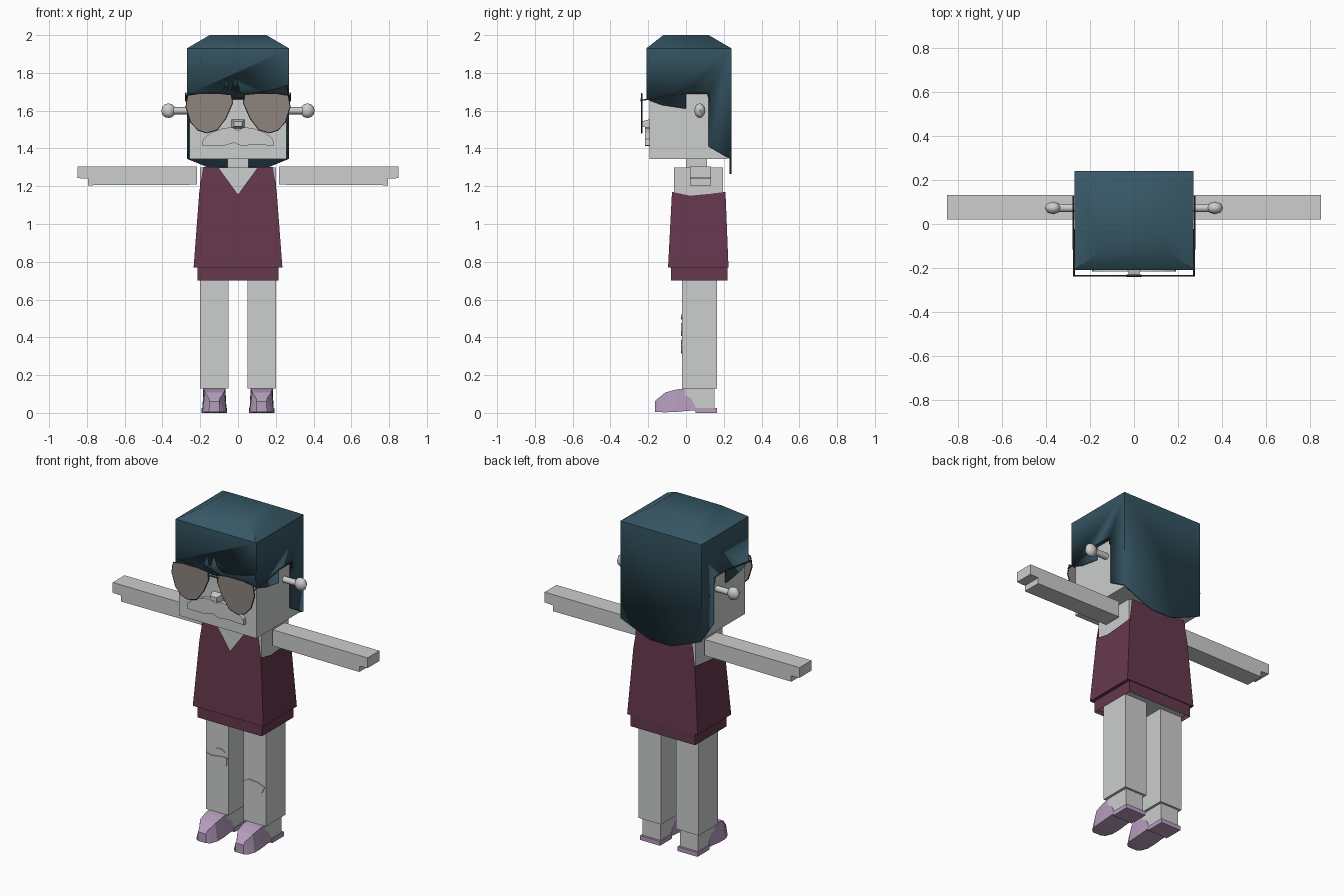
import bpy, bmesh, math
from mathutils import Matrix

if "Cube" in bpy.data.objects:
    bpy.data.objects.remove(bpy.data.objects["Cube"])


def material(name, r, g, b):
    lin = [((c / 255 + 0.055) / 1.055) ** 2.4 for c in (r, g, b)] + [1]
    m = bpy.data.materials.new(name)
    m.use_nodes = True
    m.diffuse_color = lin
    m.node_tree.nodes["Principled BSDF"].inputs["Base Color"].default_value = lin
    return m


GREY = material("pale grey", 204, 206, 205)
HAIR = material("dark teal", 55, 88, 102)
DRESS = material("plum", 102, 56, 77)
SHOE = material("lilac", 182, 157, 190)
LENS = material("smoky brown", 142, 132, 126)
FRAME = material("dark metal", 70, 66, 64)


def finish(name, bm, mat, smooth=None):
    bmesh.ops.remove_doubles(bm, verts=bm.verts, dist=0.0005)
    bmesh.ops.recalc_face_normals(bm, faces=bm.faces)
    me = bpy.data.meshes.new(name)
    bm.to_mesh(me)
    bm.free()
    me.materials.append(mat)
    ob = bpy.data.objects.new(name, me)
    bpy.context.collection.objects.link(ob)
    if smooth:
        bpy.ops.object.select_all(action='DESELECT')
        ob.select_set(True)
        bpy.context.view_layer.objects.active = ob
        bpy.ops.object.shade_smooth_by_angle(angle=math.radians(smooth))
    return ob


def panel(bm, pts):
    return bm.faces.new([bm.verts.new(p) for p in pts])


def loft(name, sections, mat, caps=True):
    """Skin a list of matching point loops."""
    bm = bmesh.new()
    rings = [[bm.verts.new(p) for p in s] for s in sections]
    for a, b in zip(rings, rings[1:]):
        for i in range(len(a)):
            j = (i + 1) % len(a)
            bm.faces.new((a[i], a[j], b[j], b[i]))
    if caps:
        bm.faces.new(rings[0])
        bm.faces.new(rings[-1])
    return finish(name, bm, mat)


def rect(x0, x1, y0, y1, z):
    return [(x0, y0, z), (x1, y0, z), (x1, y1, z), (x0, y1, z)]


def box(name, x0, x1, y0, y1, z0, z1, mat, caps=True):
    return loft(name, [rect(x0, x1, y0, y1, z) for z in (z0, z1)], mat, caps)


def plate(name, pts, y0, y1, mat):
    """Extrude an x-z outline from y0 to y1."""
    return loft(name, [[(x, y, z) for x, z in pts] for y in (y0, y1)], mat)


def wire(name, pts, radius, mat, cyclic=False):
    cu = bpy.data.curves.new(name, 'CURVE')
    cu.dimensions = '3D'
    cu.bevel_depth = radius
    cu.bevel_resolution = 1
    sp = cu.splines.new('POLY')
    sp.points.add(len(pts) - 1)
    for p, co in zip(sp.points, pts):
        p.co = (*co, 1)
    sp.use_cyclic_u = cyclic
    cu.materials.append(mat)
    ob = bpy.data.objects.new(name, cu)
    bpy.context.collection.objects.link(ob)


# Head, neck and torso
box("head", -.257, .257, -.193, .22, 1.345, 1.9, GREY)
box("neck", -.055, .055, 0, .11, 1.29, 1.36, GREY)
box("torso", -.2, .2, -.063, .197, .715, 1.3, GREY)

# Hair: fringe, cut-out sides, long back and a sloped crown
X, F, B, T = .27, -.21, .24, 1.93
fringe = [(-X, T), (-X, 1.66), (-.262, 1.69), (-.15, 1.69), (-.1, 1.7), (-.075, 1.72),
          (-.06, 1.775), (-.05, 1.71), (-.035, 1.71), (-.015, 1.78), (0, 1.74), (.012, 1.7),
          (.06, 1.69), (.13, 1.7), (.2, 1.715), (.262, 1.735), (X, 1.66), (X, T)]
side = [(F, T), (F, 1.66), (-.13, 1.63), (0, 1.61), (0, 1.69), (.12, 1.69),
        (.12, 1.41), (B, 1.345), (B, T)]
nape = [(-X, T), (-X, 1.345), (-.16, 1.3), (-.07, 1.265),
        (.07, 1.265), (.16, 1.3), (X, 1.345), (X, T)]
bm = bmesh.new()
panel(bm, [(x, F, z) for x, z in fringe])
panel(bm, [(x, B, z) for x, z in nape])
for s in (-1, 1):
    panel(bm, [(s * X, y, z) for y, z in side])
low, high = rect(-X, X, F, B, T), rect(-.15, .15, -.12, .12, 2.0)
panel(bm, high)
for i in range(4):
    j = (i + 1) % 4
    panel(bm, [low[i], low[j], high[j], high[i]])
hair = finish("hair", bm, HAIR, smooth=45)
sol = hair.modifiers.new("thickness", 'SOLIDIFY')
sol.thickness = .01
sol.offset = -1

# Sleeveless dress with a V neck, and its hem band
front_y = lambda z: -.095 + .052 * (z - .77)
back_y = lambda z: .225 - .04 * (z - .77)
bodice = [(-.185, 1.302), (-.205, 1.17), (-.235, .77), (.235, .77), (.205, 1.17), (.185, 1.302)]
neckline = [(.105, 1.302), (0, 1.155), (-.105, 1.302)]
bm = bmesh.new()
panel(bm, [(x, front_y(z), z) for x, z in bodice + neckline])
panel(bm, [(x, back_y(z), z) for x, z in bodice])
for s in (-1, 1):
    pts = [(front_y(.77), .77), (back_y(.77), .77), (back_y(1.17), 1.17),
           (.13, 1.16), (.02, 1.15), (front_y(1.17), 1.17)]
    panel(bm, [(s * (.235 - .075 * (z - .77)), y, z) for y, z in pts])
panel(bm, rect(-.235, .235, front_y(.77), back_y(.77), .77))
finish("dress", bm, DRESS)
box("dress_hem", -.215, .215, -.08, .22, .7, .775, DRESS, caps=False)

# Nose and moustache
loft("nose", [[(x, y, z) for x, z in ((-w, 1.53 - h), (w, 1.53 - h), (w, 1.53 + h), (-w, 1.53 + h))]
              for y, w, h in ((-.19, .035, .025), (-.235, .022, .013))], GREY)
plate("moustache", [(-.19, 1.415), (-.185, 1.45), (-.14, 1.485), (-.08, 1.507), (-.03, 1.512),
                    (0, 1.495), (.03, 1.512), (.08, 1.507), (.14, 1.485), (.185, 1.45),
                    (.19, 1.415), (.08, 1.42), (.02, 1.413), (-.02, 1.43), (-.08, 1.413)],
      -.216, -.19, GREY)

# Knee patches
plate("large_patch_right", [(-.195, .475), (-.16, .465), (-.09, .475), (-.057, .475), (-.06, .43),
                            (-.08, .408), (-.16, .408), (-.185, .43)], -.026, -.018, GREY)
plate("small_patch_right", [(-.14, .495), (-.125, .517), (-.09, .52), (-.07, .505), (-.1, .497)],
      -.026, -.018, GREY)
plate("patch_left", [(.055, .37), (.09, .388), (.15, .382), (.195, .365), (.175, .325),
                     (.13, .315), (.08, .325)], -.026, -.018, GREY)

# Paired parts
lens = [(.03, 1.64), (.037, 1.683), (.1, 1.69), (.2, 1.69), (.265, 1.68), (.275, 1.62),
        (.25, 1.54), (.21, 1.497), (.165, 1.483), (.11, 1.5), (.065, 1.56)]
arm = [(.217, 1.305), (.85, 1.305), (.85, 1.243), (.795, 1.24), (.795, 1.205), (.217, 1.208)]
# Shoe sections: y, sole half width, top half width, sole height, top height
shoe = [(-.165, .028, .026, .005, .06), (-.15, .048, .028, .004, .075), (-.11, .063, .05, .003, .108),
        (-.05, .065, .056, .005, .124), (0, .064, .058, .01, .13), (.052, .064, .062, .014, .028)]
for s, tag in ((1, "left"), (-1, "right")):
    plate("lens_" + tag, [(s * x, z) for x, z in lens], -.238, -.232, LENS)
    wire("lens_rim_" + tag, [(s * x, -.235, z) for x, z in lens], .004, FRAME, True)
    wire("temple_" + tag, [(s * .273, -.235, 1.655), (s * .276, 0, 1.692), (s * .276, .115, 1.692),
                           (s * .276, .125, 1.65)], .004, FRAME)
    plate("arm_" + tag, [(s * x, z) for x, z in arm], .02, .133, GREY)
    box("leg_" + tag, s * .05, s * .2, -.02, .165, .13, .72, GREY)
    box("ankle_" + tag, s * .065, s * .185, -.005, .152, .02, .135, GREY)
    c = s * .125
    loft("shoe_" + tag, [[(c - w, y, z0), (c + w, y, z0), (c + t, y, z1), (c - t, y, z1)]
                         for y, w, t, z0, z1 in shoe], SHOE)
    box("heel_" + tag, c - .067, c + .067, .05, .165, 0, .026, SHOE)
    # Bolt on the side of the head
    bm = bmesh.new()
    bmesh.ops.create_cone(bm, cap_ends=True, segments=8, radius1=.019, radius2=.019, depth=.1,
                          matrix=Matrix.Translation((s * .3, .073, 1.6)) @ Matrix.Rotation(math.pi / 2, 4, 'Y'))
    bmesh.ops.create_uvsphere(bm, u_segments=8, v_segments=6, radius=1,
                              matrix=Matrix.Translation((s * .368, .073, 1.6)) @ Matrix.Diagonal((.038, .029, .039, 1)))
    finish("ear_bolt_" + tag, bm, GREY, smooth=50)
wire("bridge", [(-.033, -.235, 1.65), (-.025, -.235, 1.665), (.025, -.235, 1.665), (.033, -.235, 1.65)],
     .005, FRAME)
